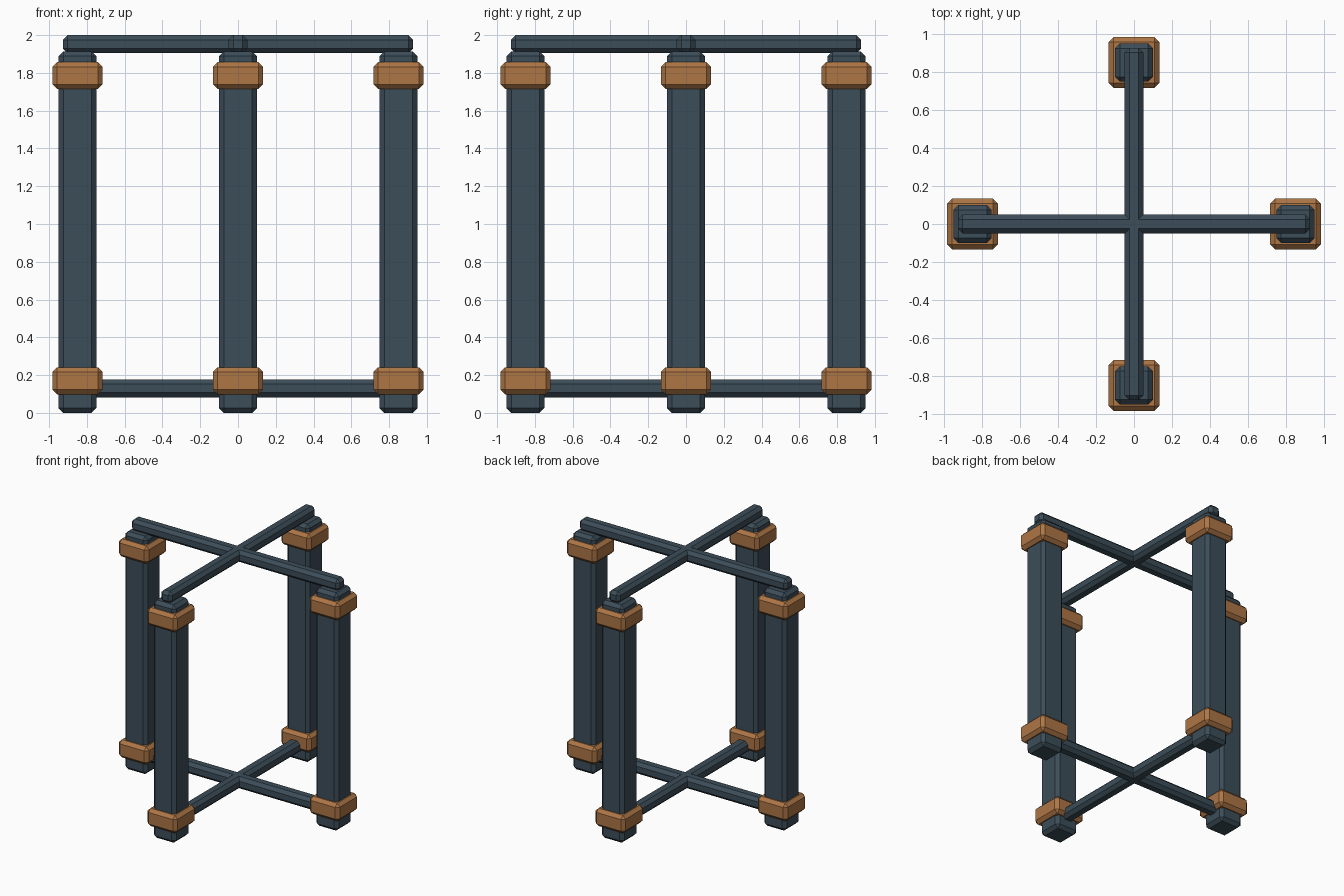
import bpy, bmesh
from mathutils import Matrix, Vector

if "Cube" in bpy.data.objects:
    bpy.data.objects.remove(bpy.data.objects["Cube"])


def material(name, color):
    m = bpy.data.materials.new(name)
    m.diffuse_color = color
    m.use_nodes = True
    m.node_tree.nodes["Principled BSDF"].inputs["Base Color"].default_value = m.diffuse_color
    return m


SLATE = material("slate", (0.045, 0.075, 0.10, 1))
BRONZE = material("bronze", (0.42, 0.18, 0.06, 1))


def block(name, center, size, mat, bevel=0.025):
    """Flat-shaded box with a single-segment chamfer on every edge."""
    bm = bmesh.new()
    bmesh.ops.create_cube(bm, size=1, matrix=Matrix.Diagonal((*size, 1)))
    bmesh.ops.bevel(bm, geom=bm.edges[:], offset=bevel, segments=1,
                    profile=0.5, affect='EDGES')
    mesh = bpy.data.meshes.new(name)
    bm.to_mesh(mesh)
    bm.free()
    mesh.materials.append(mat)
    ob = bpy.data.objects.new(name, mesh)
    ob.location = Vector(center)
    bpy.context.collection.objects.link(ob)
    return ob


# Four posts, each with a lower and an upper collar
R = 0.85
for side, x, y in (("right", R, 0), ("left", -R, 0), ("back", 0, R), ("front", 0, -R)):
    block(f"{side}_post", (x, y, 0.957), (0.2, 0.2, 1.914), SLATE)
    for level, z in (("lower", 0.17), ("upper", 1.786)):
        block(f"{side}_{level}_collar", (x, y, z), (0.266, 0.266, 0.143), BRONZE)

# Crossed beams: one pair on top of the posts, one pair between the lower collars
for level, z in (("lower", 0.13), ("upper", 1.952)):
    block(f"{level}_beam_x", (0, 0, z), (1.854, 0.1, 0.096), SLATE)
    block(f"{level}_beam_y", (0, 0, z), (0.1, 1.854, 0.096), SLATE)
